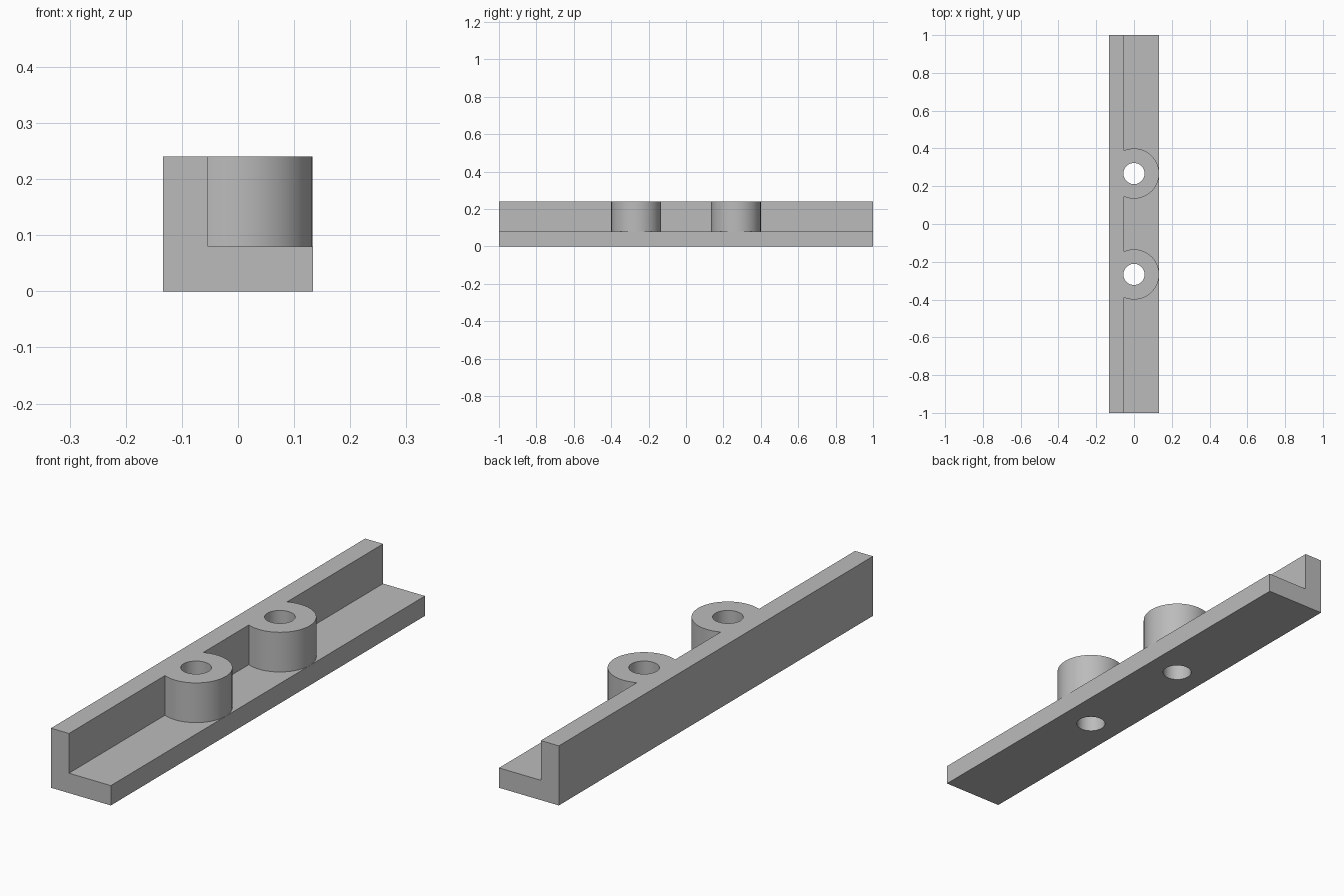
import bpy
import bmesh
from math import cos, sin, radians, acos
from mathutils import Vector

if "Cube" in bpy.data.objects:
    bpy.data.objects.remove(bpy.data.objects["Cube"], do_unlink=True)

HALF_W, LENGTH, HEIGHT, THICK = 0.1333, 2.0, 0.24, 0.08
INNER_X = THICK - HALF_W
BOSS_Y, BOSS_R, BORE_R = 0.267, 0.1328, 0.056

grey = bpy.data.materials.new("plain grey")
grey.use_nodes = True
colour = (0.5, 0.5, 0.5, 1)
grey.diffuse_color = colour
grey.node_tree.nodes["Principled BSDF"].inputs["Base Color"].default_value = colour


def prism(name, points, direction):
    """Extrude a closed outline along a direction."""
    bm = bmesh.new()
    face = bm.faces.new([bm.verts.new(p) for p in points])
    top = bmesh.ops.extrude_face_region(bm, geom=[face])["geom"]
    verts = [v for v in top if isinstance(v, bmesh.types.BMVert)]
    bmesh.ops.translate(bm, verts=verts, vec=Vector(direction))
    bmesh.ops.recalc_face_normals(bm, faces=bm.faces[:])
    mesh = bpy.data.meshes.new(name)
    bm.to_mesh(mesh)
    bm.free()
    mesh.materials.append(grey)
    obj = bpy.data.objects.new(name, mesh)
    bpy.context.collection.objects.link(obj)
    return obj


def arc(radius, y, z, start, end, steps):
    angles = [start + (end - start) * i / steps for i in range(steps + 1)]
    return [(radius * cos(a), y + radius * sin(a), z) for a in angles]


def combine(target, tool, operation):
    mod = target.modifiers.new(operation.lower(), "BOOLEAN")
    mod.operation = operation
    mod.solver = "EXACT"
    mod.object = tool
    bpy.context.view_layer.objects.active = target
    bpy.ops.object.modifier_apply(modifier=mod.name)
    bpy.data.objects.remove(tool, do_unlink=True)


# L-shaped rail
section = [(-HALF_W, 0), (HALF_W, 0), (HALF_W, THICK),
           (INNER_X, THICK), (INNER_X, HEIGHT), (-HALF_W, HEIGHT)]
rail = prism("angle_rail", [(x, -LENGTH / 2, z) for x, z in section], (0, LENGTH, 0))

# Round bosses merged into the upright wall, each with a through bore
reach = acos((INNER_X - 0.03) / BOSS_R)
for y in (-BOSS_Y, BOSS_Y):
    boss = prism("boss", arc(BOSS_R, y, THICK, -reach, reach, 64), (0, 0, HEIGHT - THICK))
    combine(rail, boss, "UNION")
for y in (-BOSS_Y, BOSS_Y):
    outline = arc(BORE_R, y, -0.1, 0, radians(360), 48)[:-1]
    combine(rail, prism("bore_cutter", outline, (0, 0, 0.5)), "DIFFERENCE")

# Smooth round walls, sharp corners
bpy.ops.object.select_all(action="DESELECT")
rail.select_set(True)
bpy.context.view_layer.objects.active = rail
bpy.ops.object.shade_smooth_by_angle(angle=radians(30))
